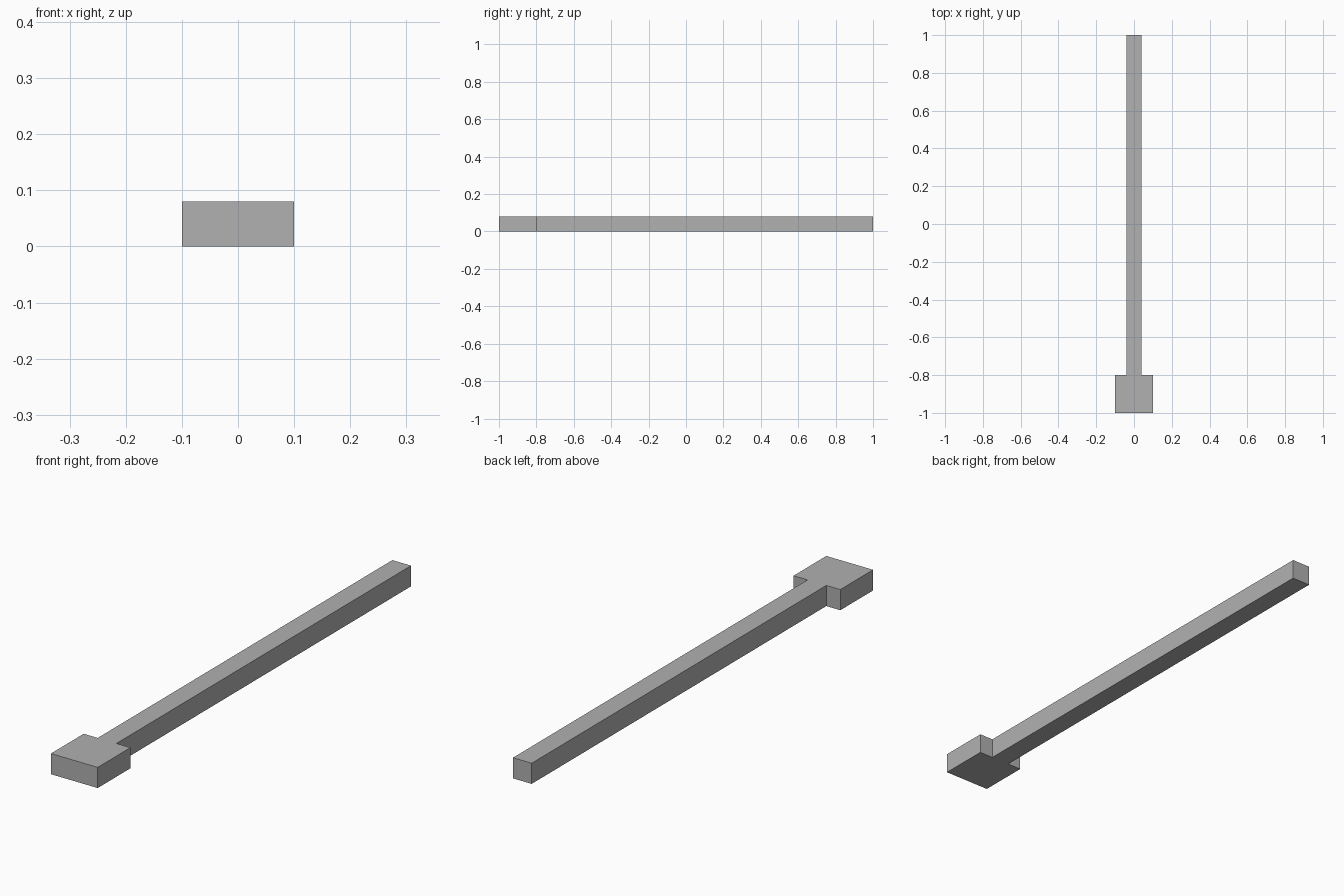
import bpy
import bmesh

HEIGHT = 0.08
HEAD_HALF = 0.1
SHAFT_HALF = 0.04
FRONT, SHOULDER, BACK = -1.0, -0.8, 1.0

cube = bpy.data.objects.get("Cube")
if cube:
    bpy.data.objects.remove(cube, do_unlink=True)

# Plain grey material
grey = bpy.data.materials.new("plain grey")
grey.use_nodes = True
colour = (0.44, 0.44, 0.44, 1.0)
grey.diffuse_color = colour
grey.node_tree.nodes["Principled BSDF"].inputs["Base Color"].default_value = colour

# Half outline of the shaft and its wide head, mirrored across x
half = [(HEAD_HALF, FRONT), (HEAD_HALF, SHOULDER),
        (SHAFT_HALF, SHOULDER), (SHAFT_HALF, BACK)]
outline = half + [(-x, y) for x, y in reversed(half)]

# Extrude the outline into a solid bar
bm = bmesh.new()
base = bm.faces.new([bm.verts.new((x, y, 0)) for x, y in outline])
top = bmesh.ops.extrude_face_region(bm, geom=[base], use_keep_orig=True)["geom"]
bmesh.ops.translate(bm, vec=(0, 0, HEIGHT),
                    verts=[v for v in top if isinstance(v, bmesh.types.BMVert)])
bmesh.ops.recalc_face_normals(bm, faces=bm.faces)

mesh = bpy.data.meshes.new("headed_bar")
bm.to_mesh(mesh)
bm.free()
mesh.materials.append(grey)
bar = bpy.data.objects.new("headed_bar", mesh)
bpy.context.collection.objects.link(bar)
